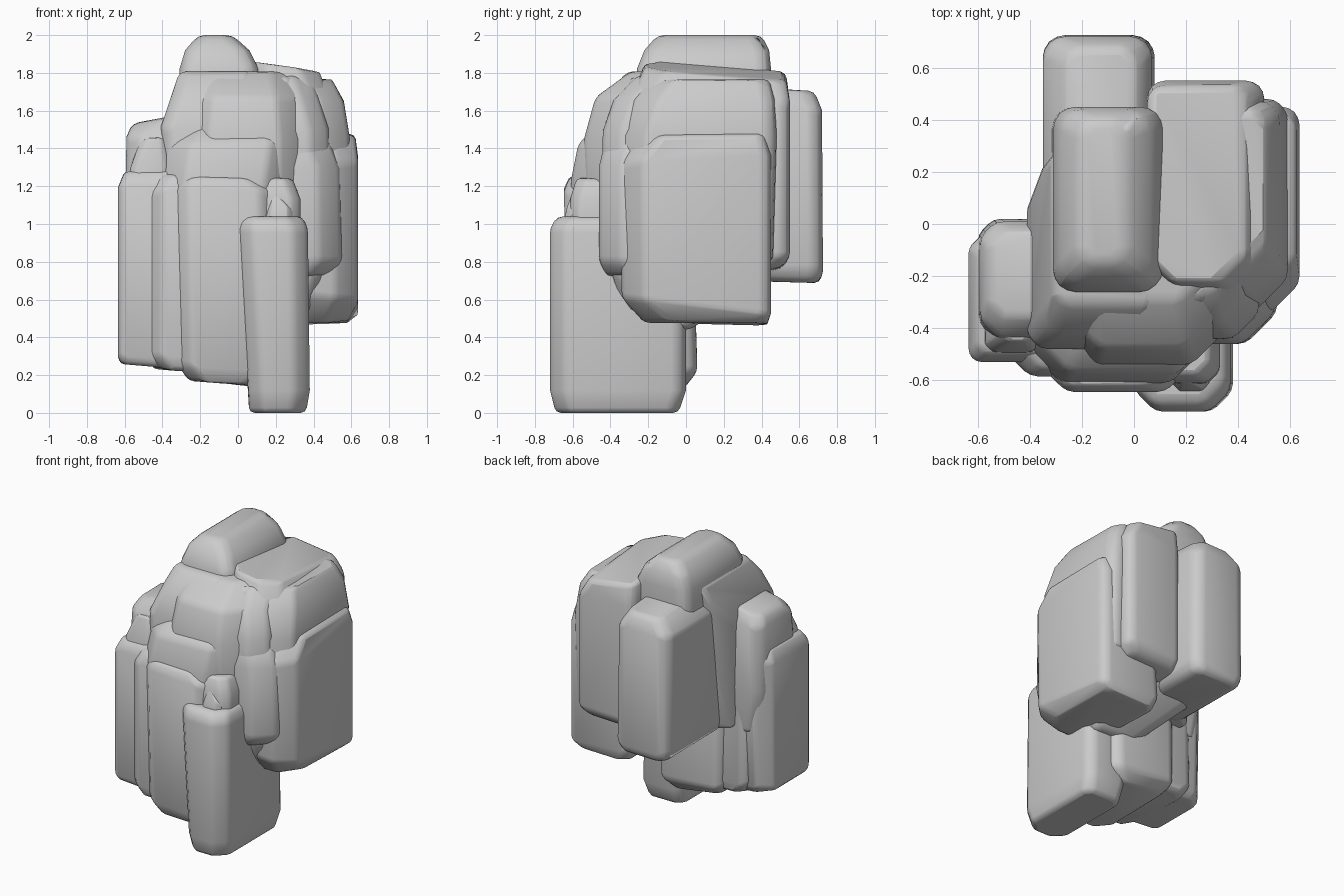
import bpy, bmesh, random

random.seed(4)


def rock(name, *layers, bevel=0.028, front=0.05, back=0.05, jitter=0.01):
    """Hull of stacked cut-corner slabs: (x0, x1, y0, y1, z, slope_x, slope_y)."""
    bm = bmesh.new()
    for layer in layers:
        x0, x1, y0, y1, z = layer[:5]
        sx, sy = layer[5:] if len(layer) == 7 else (0, 0)
        top = min((x1 - x0) * 0.35, (y1 - y0) * 0.35)
        f, b = min(front, top), min(back, top)
        cx, cy = (x0 + x1) / 2, (y0 + y1) / 2
        for x, y in ((x0, y0 + f), (x0 + f, y0), (x1 - f, y0), (x1, y0 + f),
                     (x1, y1 - b), (x1 - b, y1), (x0 + b, y1), (x0, y1 - b)):
            dz = sx * (x - cx) + sy * (y - cy) + random.uniform(-jitter, jitter)
            bm.verts.new((x, y, max(0, z + dz)))
    bmesh.ops.convex_hull(bm, input=bm.verts[:])
    loose = [v for v in bm.verts if not v.link_faces]
    bmesh.ops.delete(bm, geom=loose, context='VERTS')
    bmesh.ops.dissolve_limit(bm, angle_limit=0.06, verts=bm.verts[:], edges=bm.edges[:])
    bmesh.ops.recalc_face_normals(bm, faces=bm.faces[:])
    mesh = bpy.data.meshes.new(name)
    bm.to_mesh(mesh)
    bm.free()
    ob = bpy.data.objects.new(name, mesh)
    bpy.context.collection.objects.link(ob)
    mod = ob.modifiers.new("worn_edges", 'BEVEL')
    mod.width, mod.segments = bevel, 2
    mod.limit_method, mod.angle_limit = 'ANGLE', 0.45
    bpy.ops.object.select_all(action='DESELECT')
    ob.select_set(True)
    bpy.context.view_layer.objects.active = ob
    bpy.ops.object.shade_smooth_by_angle(angle=0.8)
    return ob


# Lower front columns
rock("front_right_column",
     (0.06, 0.36, -0.69, -0.04, 0.0), (0.05, 0.38, -0.72, 0.0, 0.12),
     (0.0, 0.37, -0.72, 0.0, 0.98), (0.0, 0.34, -0.68, -0.03, 1.04), front=0.08, jitter=0)
rock("front_left_column",
     (-0.62, -0.1, -0.51, -0.05, 0.235, -0.06, 0), (-0.635, -0.1, -0.53, -0.02, 0.30),
     (-0.635, -0.1, -0.53, 0.0, 1.2), (-0.60, -0.15, -0.49, -0.03, 1.28), front=0.03, back=0.09)
rock("front_inner_column",
     (-0.44, 0.0, -0.57, 0.0, 0.225, -0.05, 0), (-0.5, 0.0, -0.585, 0.02, 0.30),
     (-0.5, 0.0, -0.585, 0.0, 1.18), (-0.45, 0.0, -0.55, 0.0, 1.27), front=0.1)
rock("front_middle_column",
     (-0.26, 0.12, -0.61, 0.0, 0.16, -0.09, 0), (-0.32, 0.2, -0.64, 0.06, 0.24, -0.08, 0),
     (-0.34, 0.2, -0.645, 0.03, 1.18), (-0.32, 0.12, -0.62, 0.0, 1.25), front=0.08)

# Left shoulder
rock("left_shoulder",
     (-0.56, -0.2, -0.42, 0.0, 0.7), (-0.60, -0.2, -0.47, 0.02, 1.0),
     (-0.59, -0.2, -0.44, 0.01, 1.46), (-0.56, -0.2, -0.36, -0.03, 1.56, 0.2, 0), front=0.07, back=0.06)
rock("left_core",
     (-0.40, 0.1, -0.45, 0.14, 0.72), (-0.41, 0.1, -0.48, 0.14, 1.5),
     (-0.35, 0.1, -0.42, 0.30, 1.68), (-0.31, 0.1, -0.31, 0.35, 1.80), back=0.08)

# Stepped front face under the summit
rock("front_face",
     (-0.42, 0.25, -0.61, 0.05, 0.95), (-0.41, 0.27, -0.61, 0.05, 1.22),
     (-0.38, 0.30, -0.57, 0.05, 1.42), (-0.32, 0.30, -0.46, 0.05, 1.52), front=0.13)
rock("upper_front_face",
     (-0.29, 0.36, -0.53, 0.2, 1.05), (-0.29, 0.36, -0.54, 0.2, 1.45),
     (-0.27, 0.34, -0.48, 0.2, 1.67), (-0.28, 0.31, -0.29, 0.2, 1.80), front=0.14)
rock("front_ledge",
     (0.02, 0.33, -0.62, -0.2, 0.95), (0.02, 0.33, -0.61, -0.2, 1.14),
     (0.05, 0.29, -0.58, -0.2, 1.24), bevel=0.02)
rock("front_chip",
     (0.14, 0.29, -0.65, -0.5, 1.0), (0.15, 0.29, -0.63, -0.5, 1.08),
     (0.17, 0.22, -0.60, -0.5, 1.16), bevel=0.012, front=0.03)
rock("left_chip",
     (-0.59, -0.36, -0.50, -0.3, 1.15), (-0.57, -0.36, -0.49, -0.3, 1.30),
     (-0.51, -0.38, -0.45, -0.3, 1.46), bevel=0.015, front=0.03)

# Right columns
rock("right_column",
     (0.18, 0.58, -0.22, 0.43, 0.475, 0, -0.03), (0.14, 0.635, -0.34, 0.45, 0.58, -0.1, -0.12),
     (0.2, 0.635, -0.35, 0.45, 1.34, 0, 0.05), (0.2, 0.62, -0.24, 0.42, 1.48), front=0.12, back=0.04)
rock("right_front_column",
     (0.1, 0.50, -0.42, 0.1, 0.72), (0.1, 0.55, -0.46, 0.1, 0.80),
     (0.1, 0.54, -0.46, 0.1, 1.30), (0.1, 0.48, -0.43, 0.1, 1.44), front=0.12)
rock("right_shoulder",
     (0.1, 0.59, -0.34, 0.46, 0.8), (0.1, 0.59, -0.34, 0.48, 1.46),
     (0.1, 0.56, -0.28, 0.47, 1.65), (0.1, 0.50, -0.2, 0.44, 1.76), front=0.13)
rock("right_front_shoulder",
     (0.1, 0.49, -0.45, 0.1, 1.1), (0.1, 0.48, -0.44, 0.1, 1.50),
     (0.1, 0.43, -0.38, 0.1, 1.66), (0.1, 0.39, -0.26, 0.1, 1.78), front=0.1)

# Back columns
rock("back_right_column",
     (0.05, 0.44, 0.0, 0.50, 0.74, 0, 0.08), (0.05, 0.50, -0.1, 0.55, 0.82),
     (0.05, 0.50, -0.30, 0.55, 1.64), (0.05, 0.43, -0.22, 0.53, 1.81, -0.15, -0.07),
     front=0.1, back=0.04)
rock("back_left_column",
     (-0.32, 0.04, 0.05, 0.71, 0.70, 0, -0.03), (-0.35, 0.08, 0.0, 0.725, 0.75),
     (-0.35, 0.07, 0.0, 0.72, 1.60), (-0.26, 0.01, 0.05, 0.68, 1.72, 0, -0.06), bevel=0.04, jitter=0.004)
rock("core",
     (0.0, 0.34, -0.3, 0.04, 0.45), (-0.28, 0.45, -0.4, 0.35, 0.74),
     (-0.28, 0.45, -0.3, 0.43, 1.5), (0.0, 0.3, -0.3, 0.43, 1.78), bevel=0.04)

# Summit block
rock("summit",
     (-0.32, 0.12, -0.28, 0.45, 1.4), (-0.31, 0.11, -0.26, 0.45, 1.82),
     (-0.28, 0.06, -0.22, 0.44, 1.92), (-0.21, -0.03, -0.15, 0.40, 2.0), bevel=0.045, jitter=0)
